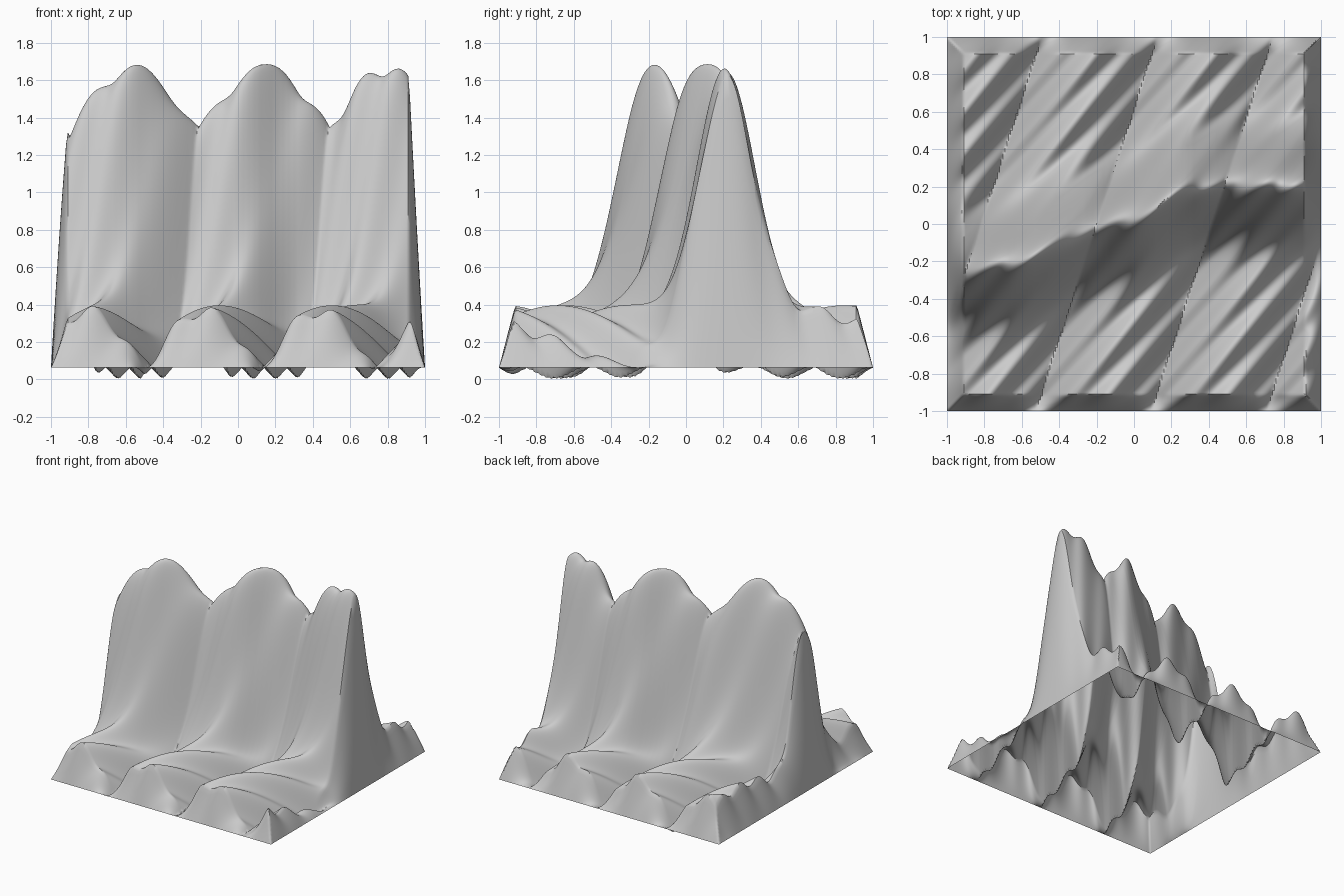
import bpy
import bmesh
from math import sin, cos, pi, exp

if "Cube" in bpy.data.objects:
    bpy.data.objects.remove(bpy.data.objects["Cube"])

RIM_HEIGHT = 0.063
RIM_WIDTH = 0.086
# Plan of the mountain crest
CREST = [(-1.2, -0.26), (-0.9, -0.24), (-0.6, -0.19), (-0.4, -0.11), (-0.2, -0.01),
         (0.05, 0.05), (0.25, 0.18), (0.5, 0.22), (0.9, 0.21), (1.2, 0.2)]


def crest_line(x):
    for (x0, y0), (x1, y1) in zip(CREST, CREST[1:]):
        if x <= x1:
            return y0 + (y1 - y0) * (x - x0) / (x1 - x0)
    return CREST[-1][1]


def crest_y(x):
    # Soften the corners of the crest line
    return sum(crest_line(x + k * 0.03) for k in range(-2, 3)) / 5


def height(x, y):
    # Steep wall, creased folds and fine slanting streaks
    wall = 1.29 * exp(-((y - crest_y(x)) / 0.15) ** 2 / 2)
    folds = 0.33 * abs(sin(pi * (x - 0.325 * y + 0.2) / 0.617))
    streaks = 0.032 * cos(2 * pi * (x - 0.9 * y - 0.05) / 0.214)
    z = 0.034 + wall + folds + streaks
    # Slope straight down to the level square rim
    fade = min(1, (1 - max(abs(x), abs(y))) / RIM_WIDTH)
    return RIM_HEIGHT + (z - RIM_HEIGHT) * fade


# Open terrain sheet
bm = bmesh.new()
bmesh.ops.create_grid(bm, x_segments=200, y_segments=200, size=1)
for v in bm.verts:
    v.co.z = height(v.co.x, v.co.y)
mesh = bpy.data.meshes.new("terrain")
bm.to_mesh(mesh)
bm.free()
terrain = bpy.data.objects.new("terrain", mesh)
bpy.context.collection.objects.link(terrain)

# Plain grey surface
grey = bpy.data.materials.new("light_grey")
grey.use_nodes = True
grey.diffuse_color = (0.6, 0.6, 0.6, 1)
grey.node_tree.nodes["Principled BSDF"].inputs["Base Color"].default_value = (0.6, 0.6, 0.6, 1)
mesh.materials.append(grey)

# Smooth shading
bpy.context.view_layer.objects.active = terrain
terrain.select_set(True)
bpy.ops.object.shade_smooth_by_angle(angle=pi / 4)
